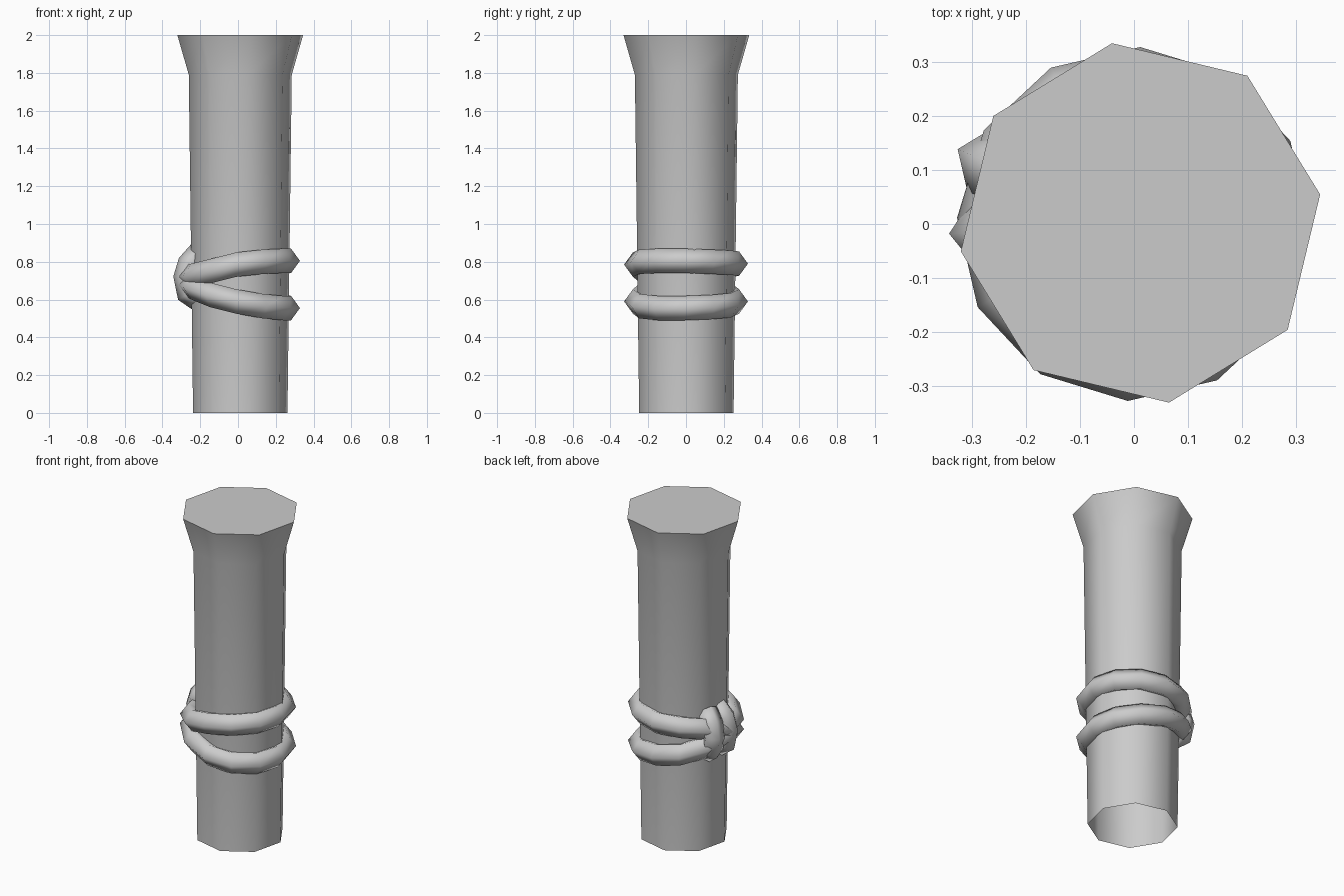
import bpy, bmesh
from math import cos, sin, pi, radians
from mathutils import Vector

if "Cube" in bpy.data.objects:
    bpy.data.objects.remove(bpy.data.objects["Cube"], do_unlink=True)

grey = bpy.data.materials.new("plain_grey")
grey.use_nodes = True
colour = (0.6, 0.6, 0.6, 1)
grey.diffuse_color = colour
grey.node_tree.nodes["Principled BSDF"].inputs["Base Color"].default_value = colour

UP = Vector((0, 0, 1))


def radial(angle):
    return Vector((cos(angle), sin(angle), 0))


def loft(name, loops, closed=False, caps=(False, False), sharp=180):
    """Skin a row of equal vertex loops into one smooth object."""
    bm = bmesh.new()
    rows = [[bm.verts.new(p) for p in loop] for loop in loops]
    pairs = list(zip(rows, rows[1:])) + ([(rows[-1], rows[0])] if closed else [])
    for a, b in pairs:
        for i in range(len(a)):
            j = (i + 1) % len(a)
            bm.faces.new((a[i], a[j], b[j], b[i]))
    for row, cap in zip((rows[0], rows[-1]), caps):
        if cap:
            bm.faces.new(row)
    bmesh.ops.recalc_face_normals(bm, faces=bm.faces)
    mesh = bpy.data.meshes.new(name)
    bm.to_mesh(mesh)
    bm.free()
    mesh.materials.append(grey)
    obj = bpy.data.objects.new(name, mesh)
    bpy.context.collection.objects.link(obj)
    bpy.ops.object.select_all(action="DESELECT")
    obj.select_set(True)
    bpy.context.view_layer.objects.active = obj
    bpy.ops.object.shade_smooth_by_angle(angle=radians(sharp))


def section(centre, out, side, r=0.068):
    """Five-sided rope section with one corner pointing outward."""
    return [centre + r * (cos(a) * out + sin(a) * side)
            for a in (2 * pi * k / 5 for k in range(5))]


# Eight-sided post: slight taper, flared top, open underneath
axis = Vector((0.012, 0.002, 0))
post = [(0.253, 0), (0.276, 1.79), (0.337, 2)]
loft("post", [[axis + radial(radians(9 + 45 * k)) * r + UP * z for k in range(8)]
              for r, z in post], caps=(False, True), sharp=60)

# Two rope rings that draw together beneath the knot
rings = {
    "upper_rope": (.805, .80, .795, .79, .785, .765, .72, .725, .75, .785, .80, .805),
    "lower_rope": (.555, .56, .57, .59, .615, .65, .685, .665, .625, .59, .565, .555),
}
for name, heights in rings.items():
    loops = []
    for k, z in enumerate(heights):
        out = radial(radians(30 * k - 2))
        loops.append(section(out * 0.26 + UP * z, out, UP))
    loft(name, loops, closed=True)

# Two upright strands arching over the rings
arch = [(0.20, 0.845), (0.255, 0.785), (0.275, 0.72), (0.26, 0.635), (0.20, 0.60)]
for name, angle, shift in (("knot_strand_back", 157, 0.012), ("knot_strand_front", 183, 0)):
    out = radial(radians(angle))
    side = UP.cross(out)
    points = [out * (r + shift) + UP * z for r, z in arch]
    loops = []
    for i, p in enumerate(points):
        along = points[min(i + 1, len(points) - 1)] - points[max(i - 1, 0)]
        loops.append(section(p, side.cross(along).normalized() * -1
                             if side.cross(along).dot(out) < 0
                             else side.cross(along).normalized(), side))
    loft(name, loops, caps=(True, True))
